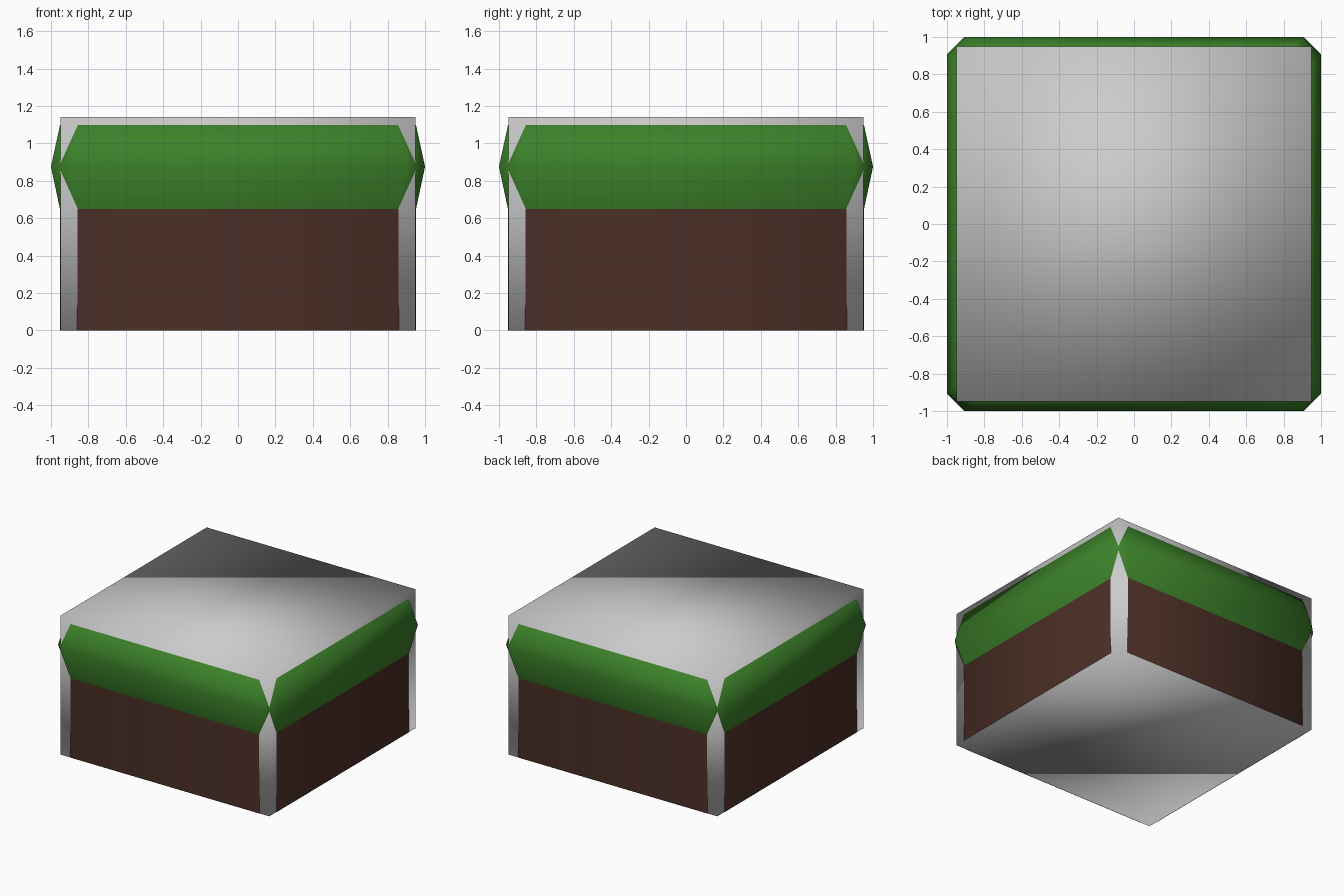
import bpy, bmesh

if "Cube" in bpy.data.objects:
    bpy.data.objects.remove(bpy.data.objects["Cube"])


def material(name, rgb):
    m = bpy.data.materials.new(name)
    m.diffuse_color = (*rgb, 1)
    m.use_nodes = True
    m.node_tree.nodes["Principled BSDF"].inputs["Base Color"].default_value = m.diffuse_color
    return m


def octagon(half, cut, z):
    """Square of the given half width with its corners cut off, at height z."""
    return [(half, -cut, z), (half, cut, z), (cut, half, z), (-cut, half, z),
            (-half, cut, z), (-half, -cut, z), (-cut, -half, z), (cut, -half, z)]


def stacked_block(name, levels, mat, cap_top=False):
    """Loft cut-corner squares through (half, cut, z) levels."""
    bm = bmesh.new()
    rings = [[bm.verts.new(p) for p in octagon(*lv)] for lv in levels]
    for a, b in zip(rings, rings[1:]):
        for i in range(8):
            j = (i + 1) % 8
            bm.faces.new((a[i], a[j], b[j], b[i]))
    if cap_top:
        bm.faces.new(rings[-1])
    me = bpy.data.meshes.new(name)
    bm.to_mesh(me)
    bm.free()
    me.shade_smooth()
    me.materials.append(mat)
    ob = bpy.data.objects.new(name, me)
    bpy.context.collection.objects.link(ob)


# Grey block, soft shaded across its edges
bpy.ops.mesh.primitive_cube_add(size=1, location=(0, 0, 0.57))
block = bpy.context.object
block.name = "grey_block"
block.scale = (1.9, 1.9, 1.14)
bpy.ops.object.transform_apply(location=False, rotation=False, scale=True)
bpy.ops.object.shade_smooth()

# Soil panels, just proud of the grey sides
stacked_block("soil", [(0.952, 0.858, 0.0), (0.952, 0.855, 0.65)],
              material("soil_brown", (0.07, 0.028, 0.019)))

# Grass band, bulging at mid height
stacked_block("grass", [(0.952, 0.855, 0.65), (1.0, 0.908, 0.875), (0.952, 0.855, 1.097)],
              material("grass_green", (0.045, 0.22, 0.023)), cap_top=True)
